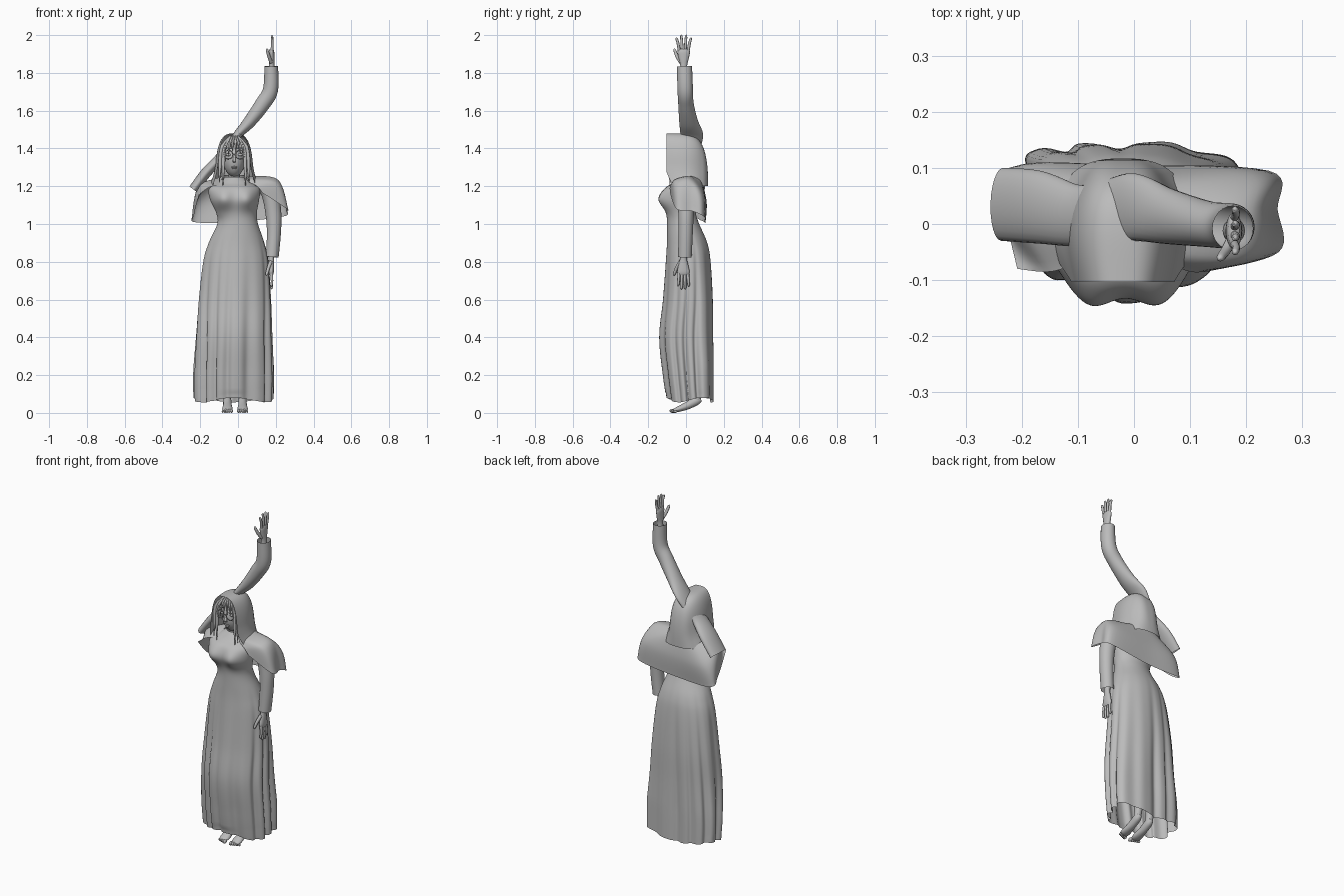
import bpy, bmesh, math
from mathutils import Vector, Matrix

cube = bpy.data.objects.get("Cube")
if cube:
    bpy.data.objects.remove(cube, do_unlink=True)

grey = bpy.data.materials.new("plain grey")
grey.use_nodes = True
grey.diffuse_color = (0.5, 0.5, 0.5, 1)
grey.node_tree.nodes["Principled BSDF"].inputs["Base Color"].default_value = (0.5, 0.5, 0.5, 1)

X, Y = Vector((1, 0, 0)), Vector((0, 1, 0))
MID = -0.02  # centre line of the head


def finish(name, bm):
    bmesh.ops.recalc_face_normals(bm, faces=bm.faces)
    for f in bm.faces:
        f.smooth = True
    mesh = bpy.data.meshes.new(name)
    bm.to_mesh(mesh)
    bm.free()
    mesh.materials.append(grey)
    obj = bpy.data.objects.new(name, mesh)
    bpy.context.collection.objects.link(obj)
    return obj


def spline(keys, steps):
    """Smooth curve through key tuples of any length."""
    out = []
    last = len(keys) - 1
    for i in range(last):
        a, b, c, d = (keys[min(max(i + k, 0), last)] for k in (-1, 0, 1, 2))
        for s in range(steps):
            t = s / steps
            out.append([q + t / 2 * (r - p + t * (2 * p - 5 * q + 4 * r - w + t * (3 * (q - r) + w - p)))
                        for p, q, r, w in zip(a, b, c, d)])
    out.append(list(keys[-1]))
    return out


def sheet(name, rows, wrap=False, caps=False):
    """Join rows of points into a surface."""
    bm = bmesh.new()
    grid = [[bm.verts.new(p) for p in row] for row in rows]
    n = len(grid[0])
    for a, b in zip(grid, grid[1:]):
        for i in range(n if wrap else n - 1):
            j = (i + 1) % n
            bm.faces.new((a[i], a[j], b[j], b[i]))
    if caps:
        bm.faces.new(grid[0])
        bm.faces.new(grid[-1])
    return finish(name, bm)


def loft(name, keys, ref=None, n=16, steps=6, caps=True, warp=None):
    """Oval rings along a path; keys are x, y, z and two radii. No ref keeps rings level."""
    path = spline(keys, steps)
    rows = []
    for i, (x, y, z, ra, rb) in enumerate(path):
        u, v = X, Y
        if ref:
            t = Vector(path[min(i + 1, len(path) - 1)][:3]) - Vector(path[max(i - 1, 0)][:3])
            t.normalize()
            u = (ref - t * ref.dot(t)).normalized()
            v = t.cross(u)
        row = []
        for k in range(n):
            a = math.tau * k / n
            p = Vector((x, y, z))
            q = u * math.cos(a) * max(ra, 0.001) + v * math.sin(a) * max(rb, 0.001)
            row.append(warp(p, q, a) if warp else p + q)
        rows.append(row)
    return sheet(name, rows, True, caps)


def ball(name, centre, radii, seg=24):
    bm = bmesh.new()
    m = Matrix.Translation(centre) @ Matrix.Diagonal((*radii, 1))
    bmesh.ops.create_uvsphere(bm, u_segments=seg, v_segments=seg // 2, radius=1, matrix=m)
    return finish(name, bm)


# Gown: pleats deepen toward the hem, rear corners swing out, two soft swells at the bust
def gown_shape(p, q, a):
    ramp = min(max((0.95 - p.z) / 0.7, 0), 1)
    pleat = abs(math.cos(6 * a + 0.7 * math.sin(3 * a) + 0.4)) ** 4
    if q.y > 0:
        corner = 0.24 if q.x > 0 else 0.17
    else:
        corner = -0.02 if q.x > 0 else -0.1
    r = p + q * (1 - ramp * (0.12 * pleat - corner * math.sin(2 * a) ** 2))
    if q.y < 0:
        for cx in (-0.08, 0.048):
            d = ((r.x - cx) / 0.056) ** 2 + ((r.z - 1.13) / 0.055) ** 2
            r.y -= 0.046 * math.exp(-d)
    if p.z < 0.1:
        r.z += 0.012 * math.sin(3 * a)
    return r


loft("gown", [
    (-.025, .02, .068, .21, .123), (-.025, .01, .2, .212, .133), (-.022, 0, .4, .203, .142),
    (-.018, .01, .6, .193, .132), (-.012, .012, .8, .174, .119), (-.008, .006, .9, .148, .107),
    (-.002, -.015, 1, .108, .085), (-.008, -.025, 1.06, .108, .077), (-.018, -.025, 1.13, .13, .083),
    (MID, -.02, 1.185, .134, .085), (MID, -.01, 1.215, .095, .064), (MID, 0, 1.25, .045, .042)],
    n=168, steps=7, caps=False, warp=gown_shape)

# Draped shawl: each strip runs collar, shoulder, hem, from left front round the back to right front
strips = [
    [(.06, -.07, 1.22), (.1, -.085, 1.2), (.13, -.085, 1.165)],
    [(.05, -.05, 1.24), (.2, -.06, 1.22), (.258, -.05, 1.08)],
    [(.04, .02, 1.255), (.21, .02, 1.232), (.256, .025, 1.07)],
    [(.03, .06, 1.26), (.2, .092, 1.16), (.24, .095, 1.04)],
    [(MID, .08, 1.26), (MID, .104, 1.13), (MID, .098, 1.01)],
    [(-.07, .06, 1.26), (-.19, .1, 1.13), (-.23, .098, 1.01)],
    [(-.08, .02, 1.25), (-.21, .01, 1.2), (-.232, .03, 1.05)],
    [(-.1, -.07, 1.205), (-.15, -.085, 1.195), (-.208, -.08, 1.155)]]
across = [spline(s, 8) for s in strips]
sheet("shawl", [spline(line, 8) for line in zip(*across)])


# Hood: an arch swept backward and closed by a rounded rear
def power(value, e):
    return math.copysign(abs(value) ** e, value)


hood_rows = []
for i in range(25):
    t = math.sin(math.pi / 2 * i / 24)
    size = max(1 - t ** 5, 0) ** 0.4
    width = 0.088 + 0.014 * math.sin(math.pi * min(t * 1.2, 1))
    row = []
    for k in range(41):
        a = math.pi * k / 40
        x = MID + size * width * power(math.cos(a), 0.65)
        z = 1.2 + size * 0.28 * power(math.sin(a), 0.7)
        flare = 1 + 0.3 * max(1 - (z - 1.2) / 0.13, 0) ** 2
        recede = 0.5 * max(1.27 - z, 0) * (1 - t)
        row.append((MID + (x - MID) * flare, -0.103 + 0.22 * t + recede, z))
    hood_rows.append(row)
sheet("hood", hood_rows)

# Head, neck and face
ball("head", (MID, -.01, 1.345), (.058, .074, .097))
ball("hair_cap", (MID, .005, 1.372), (.073, .075, .095))
loft("neck", [(MID, .005, 1.2, .04, .036), (MID, 0, 1.25, .031, .031), (MID, 0, 1.3, .033, .033)])
loft("nose", [(MID, -.08, 1.365, .004, .003), (MID, -.09, 1.335, .008, .009), (MID, -.08, 1.325, .006, .004)])
for part, z, w in (("upper_lip", 1.302, .016), ("lower_lip", 1.295, .013)):
    ball(part, (MID, -.076, z), (w, .007, .004), 12)
for side, s in (("right", -1), ("left", 1)):
    cx = MID + s * 0.031
    ball(side + "_eye", (cx, -.072, 1.367), (.014, .01, .008), 12)
    ring = [(cx + .023 * math.cos(a), -.093, 1.367 + .023 * math.sin(a), .002, .002)
            for a in [math.tau * k / 20 for k in range(21)]]
    loft(side + "_spectacle_rim", ring, Y, n=6, steps=1, caps=False)
    loft(side + "_spectacle_arm", [(cx + s * .023, -.093, 1.37, .002, .002),
                                   (cx + s * .035, -.02, 1.37, .002, .002)], X, n=6)
    loft(side + "_brow", [(cx - .015, -.08, 1.4, .002, .002), (cx, -.083, 1.404, .003, .002),
                          (cx + .015, -.076, 1.4, .002, .002)], Y, n=6)
    # Long locks beside the face
    for k in range(2):
        w = s * (0.052 + 0.016 * k)
        loft(f"{side}_lock_{k}", [
            (MID + s * .02, -.075, 1.465, .004, .005), (MID + w, -.083, 1.4, .006, .01),
            (MID + w * 1.12, -.086, 1.3, .006, .009), (MID + w * 1.15, -.085, 1.2 + .02 * k, .001, .001)], Y, n=8)
loft("spectacle_bridge", [(MID - .008, -.093, 1.37, .002, .002), (MID + .008, -.093, 1.37, .002, .002)], Y, n=6)

# Fringe of thin strands
for k in range(6):
    w = (k - 2.5) * 0.02
    loft(f"fringe_{k}", [
        (MID + w * .3, -.065, 1.466, .004, .004), (MID + w * .75, -.084, 1.43, .005, .006),
        (MID + w * 1.1, -.092, 1.375 - .02 * (k % 2), .001, .001)], Y, n=8)

# Sleeves: the right arm passes under the hood and out at the crown, the left hangs down
loft("raised_sleeve", [
    (-.235, .035, 1.185, .065, .026), (-.17, .03, 1.27, .065, .028), (-.1, .015, 1.345, .055, .026),
    (-.045, .025, 1.415, .055, .022), (0, .03, 1.475, .06, .023), (.06, .014, 1.54, .05, .033),
    (.13, 0, 1.635, .041, .04), (.172, -.004, 1.71, .041, .04), (.176, -.008, 1.835, .04, .036)],
    Y, n=24, caps=False)
loft("lowered_sleeve", [
    (.11, 0, 1.22, .04, .04), (.165, 0, 1.17, .045, .045), (.187, 0, 1.06, .041, .042),
    (.19, -.002, .95, .038, .037), (.181, -.006, .825, .036, .034)], Y, n=24, caps=False)


# Hands: flat palms with spread fingers
def hand(name, x, y, z, s, spread):
    def at(dx, dy, dz, a, b):
        return (x + dx, y + dy, z + s * dz, a, b)
    loft(name + "_palm", [at(0, 0, -.07, .022, .02), at(0, 0, 0, .018, .015), at(0, 0, .04, .026, .015),
                          at(0, 0, .075, .033, .014), at(0, 0, .092, .027, .01)], Y, n=20)
    for k in range(4):
        f = k - 1.5
        tip = 0.168 - 0.007 * f * f
        loft(f"{name}_finger_{k}", [
            at(0, f * .015, .075, .008, .008), at(.004, f * (.015 + spread / 2), .12, .0075, .007),
            at(.002, f * (.015 + spread), tip - .006, .006, .006), at(0, f * (.015 + spread), tip, .001, .001)], Y, n=10)
    loft(name + "_thumb", [
        at(-.003, -.015, .022, .011, .01), at(-.015, -.036, .055, .009, .009),
        at(-.024, -.048, .087, .007, .007), at(-.025, -.05, .095, .001, .001)], Y, n=10)


hand("raised_hand", .178, -.012, 1.834, 1, .01)
hand("lowered_hand", .176, -.014, .822, -1, .004)

# Legs and bare feet on tiptoe
for side, s in (("right", -1), ("left", 1)):
    x = -0.016 + s * 0.04
    loft(side + "_leg", [(x, .055, .06, .02, .02), (x, .065, .14, .023, .025), (x, .05, .35, .042, .045),
                         (x, .01, .55, .045, .045), (x, 0, .8, .06, .06)])
    loft(side + "_foot", [(x, -.066, .013, .022, .008), (x, -.04, .02, .028, .015), (x, .01, .04, .023, .021),
                          (x, .055, .064, .021, .023), (x, .078, .074, .012, .014)], X, n=18)
    for k in range(5):
        r = 0.011 - 0.001 * k
        ball(f"{side}_toe_{k}", (x + s * (.0115 * k - .021), -.072 + .004 * k, r), (r * .75, r * 1.4, r), 12)
